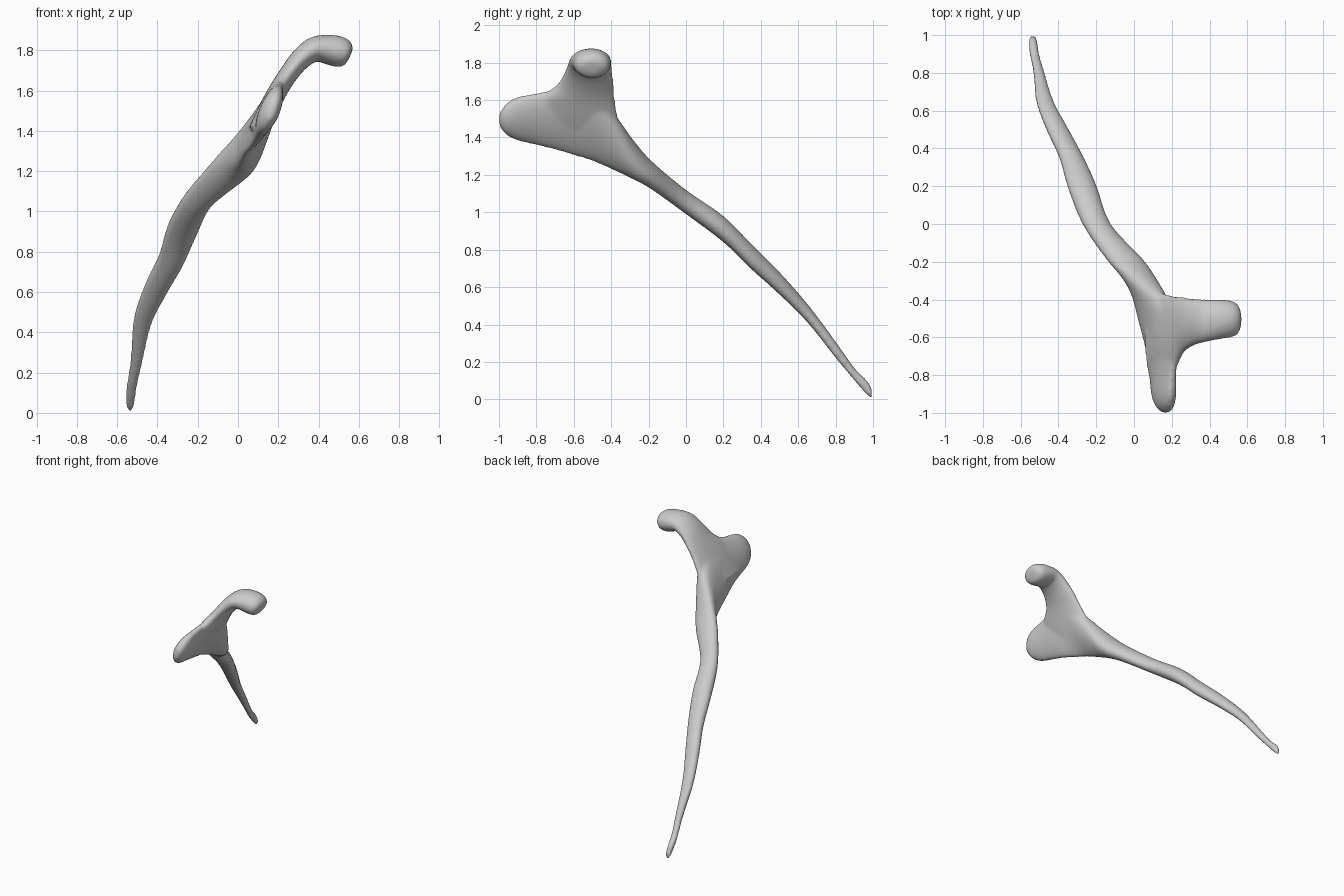
import bpy, bmesh, math
from mathutils import Vector

N = 24


def spline(rows, steps=4):
    """Catmull-Rom refinement of a list of number rows."""
    out = []
    for i in range(len(rows) - 1):
        p0, p1, p2 = rows[max(i - 1, 0)], rows[i], rows[i + 1]
        p3 = rows[min(i + 2, len(rows) - 1)]
        for s in range(steps):
            t = s / steps
            out.append([0.5 * (2 * b + (c - a) * t + (2 * a - 5 * b + 4 * c - d) * t * t
                               + (3 * b - a - 3 * c + d) * t ** 3)
                        for a, b, c, d in zip(p0, p1, p2, p3)])
    return out + [list(rows[-1])]


def loft(bm, sections):
    """Skin elliptical sections given as (centre, half axis u, half axis v)."""
    rings = []
    for c, u, v in sections:
        rings.append([bm.verts.new(c + u * math.cos(2 * math.pi * k / N)
                                   + v * math.sin(2 * math.pi * k / N)) for k in range(N)])
    for a, b in zip(rings, rings[1:]):
        for k in range(N):
            j = (k + 1) % N
            bm.faces.new((a[k], a[j], b[j], b[k]))
    bm.faces.new(rings[0][::-1])
    bm.faces.new(rings[-1])


# Shaft and blade: y, lower edge x z, upper edge x z, half thickness
shaft = [
    (0.995, -0.535, 0.005, -0.535, 0.05, 0.014),
    (0.97, -0.535, 0.02, -0.535, 0.10, 0.022),
    (0.90, -0.527, 0.10, -0.527, 0.17, 0.026),
    (0.80, -0.503, 0.22, -0.503, 0.31, 0.030),
    (0.65, -0.472, 0.41, -0.472, 0.51, 0.047),
    (0.50, -0.405, 0.56, -0.405, 0.68, 0.060),
    (0.35, -0.330, 0.695, -0.330, 0.83, 0.066),
    (0.20, -0.275, 0.84, -0.275, 0.98, 0.078),
    (0.00, -0.198, 0.99, -0.198, 1.12, 0.075),
    (-0.18, -0.060, 1.12, -0.050, 1.27, 0.097),
    (-0.28, -0.015, 1.18, 0.06, 1.38, 0.088),
    (-0.38, 0.010, 1.225, 0.15, 1.52, 0.067),
    (-0.50, 0.030, 1.275, 0.215, 1.64, 0.050),
    (-0.60, 0.055, 1.305, 0.215, 1.67, 0.043),
    (-0.70, 0.080, 1.335, 0.215, 1.655, 0.043),
    (-0.80, 0.095, 1.36, 0.210, 1.635, 0.046),
    (-0.90, 0.110, 1.385, 0.205, 1.615, 0.050),
    (-0.96, 0.130, 1.415, 0.195, 1.58, 0.042),
    (-0.998, 0.155, 1.46, 0.180, 1.53, 0.018),
]
bm = bmesh.new()
secs = []
for y, x0, z0, x1, z1, t in spline(shaft):
    u = Vector((x1 - x0, 0, z1 - z0)) / 2
    n = Vector((u.z, 0, -u.x)).normalized() * t
    secs.append((Vector(((x0 + x1) / 2, y, (z0 + z1) / 2)), n, u))
loft(bm, secs)

# Neck and hooked head: x, z, y front, y back, half thickness
neck = [
    (0.09, 1.40, -0.82, -0.34, 0.040),
    (0.155, 1.52, -0.82, -0.365, 0.047),
    (0.205, 1.61, -0.78, -0.38, 0.047),
    (0.25, 1.68, -0.69, -0.385, 0.047),
    (0.31, 1.755, -0.645, -0.395, 0.053),
    (0.38, 1.805, -0.625, -0.40, 0.062),
    (0.45, 1.803, -0.61, -0.40, 0.074),
    (0.51, 1.79, -0.60, -0.405, 0.076),
    (0.545, 1.78, -0.585, -0.425, 0.058),
    (0.558, 1.775, -0.55, -0.46, 0.030),
]
rows = spline(neck)
secs = []
for i, (x, z, y0, y1, t) in enumerate(rows):
    a, b = rows[max(i - 1, 0)], rows[min(i + 1, len(rows) - 1)]
    d = Vector((b[0] - a[0], 0, b[1] - a[1])).normalized()
    secs.append((Vector((x, (y0 + y1) / 2, z)), Vector((0, (y1 - y0) / 2, 0)),
                 Vector((-d.z, 0, d.x)) * t))
loft(bm, secs)

# Fuse both lofts into one smooth bone
bmesh.ops.recalc_face_normals(bm, faces=bm.faces[:])
mesh = bpy.data.meshes.new("bone")
bm.to_mesh(mesh)
bm.free()
bone = bpy.data.objects.new("bone", mesh)
bpy.context.collection.objects.link(bone)
remesh = bone.modifiers.new("fuse", 'REMESH')
remesh.mode = 'VOXEL'
remesh.voxel_size = 0.01
remesh.use_smooth_shade = True
smooth = bone.modifiers.new("soften", 'SMOOTH')
smooth.factor = 0.5
smooth.iterations = 8
